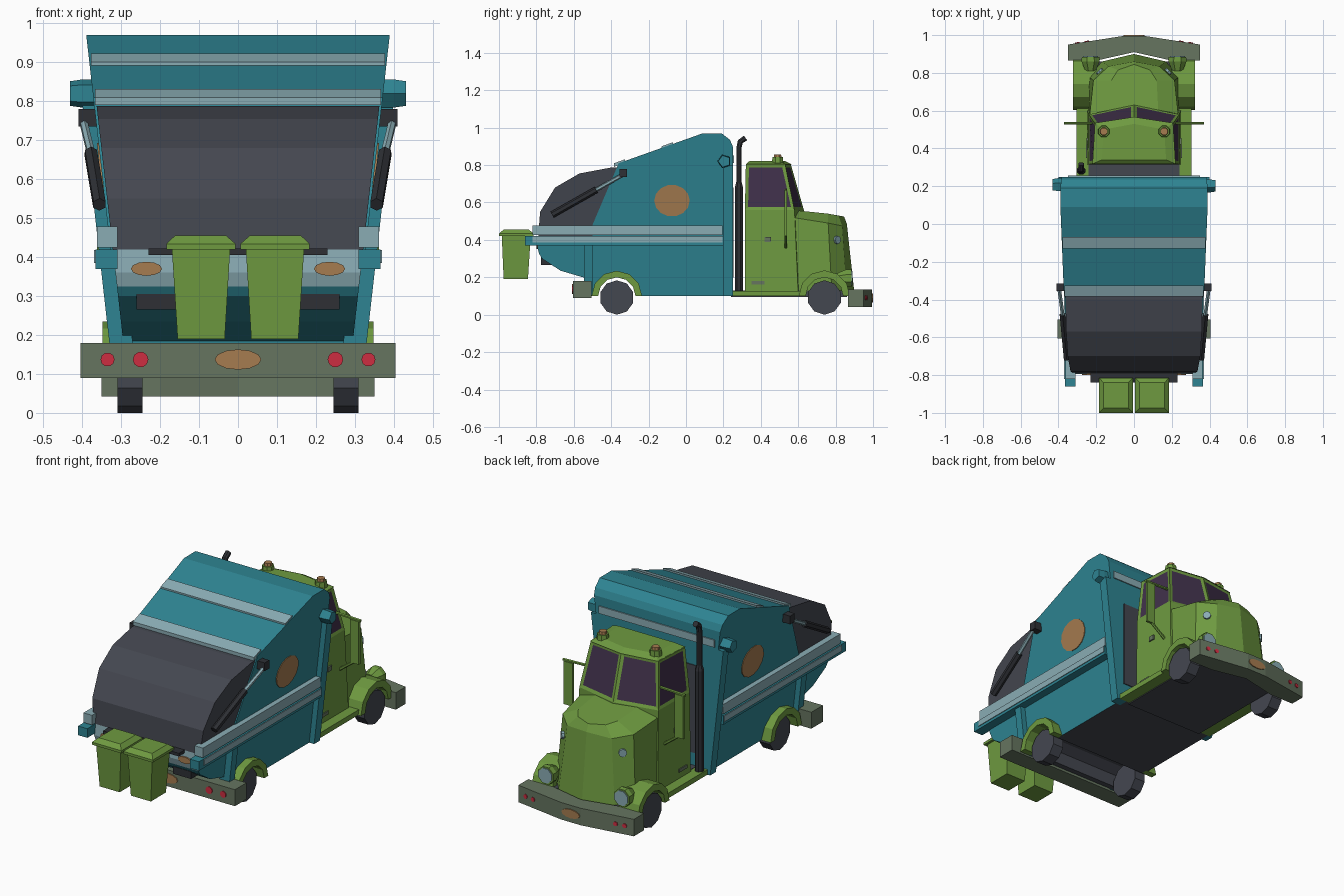
import bpy, bmesh, math
from mathutils import Vector

if "Cube" in bpy.data.objects:
    bpy.data.objects.remove(bpy.data.objects["Cube"])


def material(name, r, g, b):
    m = bpy.data.materials.new(name)
    lin = [((c / 255 + 0.055) / 1.055) ** 2.4 for c in (r, g, b)]
    m.diffuse_color = (*lin, 1)
    m.use_nodes = True
    m.node_tree.nodes["Principled BSDF"].inputs["Base Color"].default_value = m.diffuse_color
    return m


TEAL = material("teal paint", 46, 132, 146)
GREEN = material("green paint", 110, 154, 64)
DARK = material("dark grey", 68, 71, 80)
BLACK = material("charcoal", 46, 48, 53)
LIGHT = material("pale blue grey", 138, 172, 180)
OLIVE = material("olive grey", 102, 117, 96)
ORANGE = material("dull orange", 166, 124, 80)
RED = material("lamp red", 205, 45, 65)
PURPLE = material("window purple", 64, 48, 74)


def loft(name, rings, *mats):
    """Join equal-length rings of 3D points and cap both ends."""
    bm = bmesh.new()
    rows = [[bm.verts.new(p) for p in ring] for ring in rings]
    n = len(rows[0])
    for a, b in zip(rows, rows[1:]):
        for i in range(n):
            j = (i + 1) % n
            bm.faces.new((a[i], a[j], b[j], b[i]))
    bm.faces.new(rows[0])
    bm.faces.new(rows[-1])
    bmesh.ops.recalc_face_normals(bm, faces=bm.faces)
    me = bpy.data.meshes.new(name)
    bm.to_mesh(me)
    bm.free()
    for m in mats:
        me.materials.append(m)
    ob = bpy.data.objects.new(name, me)
    bpy.context.collection.objects.link(ob)
    return ob


def prism(name, pts, xa, xb, *mats):
    """Side profile (y, z) spanned between xa and xb, which may depend on z."""
    at = lambda f, z: f(z) if callable(f) else f
    return loft(name, [[(at(x, z), y, z) for y, z in pts] for x in (xa, xb)], *mats)


def box(name, x0, x1, y0, y1, z0, z1, mat):
    return prism(name, [(y0, z0), (y1, z0), (y1, z1), (y0, z1)], x0, x1, mat)


def disc(name, c, u, v, n, mat, sides=12):
    c, u, v, n = map(Vector, (c, u, v, n))
    ring = [c + u * math.cos(t) + v * math.sin(t)
            for t in (2 * math.pi * i / sides for i in range(sides))]
    return loft(name, [[p - n for p in ring], [p + n for p in ring]], mat)


def tube(name, path, radii, mat, sides=8):
    """Round bar through points, one radius per point."""
    pts = [Vector(p) for p in path]
    rings = []
    for i, p in enumerate(pts):
        d = pts[min(i + 1, len(pts) - 1)] - pts[max(i - 1, 0)]
        q = d.to_track_quat('Z', 'Y')
        rings.append([p + q @ Vector((radii[i] * math.cos(t), radii[i] * math.sin(t), 0))
                      for t in (2 * math.pi * (k + .5) / sides for k in range(sides))])
    return loft(name, rings, mat)


def plan(half, z=None):
    """Mirror a half plan whose last point lies on the centre line."""
    pts = [(*p, z) if z is not None else p for p in half]
    return pts + [(-p[0], p[1], p[2]) for p in reversed(pts[:-1])]


w = lambda z: 0.28 + 0.113 * z          # tapered half width of the container
neg = lambda f: (lambda z: -f(z))

# Container with wheel well; underside is dark
body = prism("container", [
    (.25, .1), (.25, .9), (.235, .935), (.19, .97), (.09, .97), (-.36, .81), (-.5, .48),
    (-.5, .1), (-.47, .1), (-.47, .17), (-.42, .2), (-.32, .2), (-.27, .17), (-.27, .1)],
    neg(w), w, TEAL, DARK)
for f in body.data.polygons:
    if f.center.z < .25 and abs(f.normal.x) < .5 and abs(f.center.y) < .49:
        f.material_index = 1

# Rear hopper cover and tub
cover = lambda z: w(z) - .006
prism("hopper_cover", [(-.33, .79), (-.40, .787), (-.57, .755), (-.7, .68), (-.78, .55),
                       (-.79, .42), (-.45, .42)], neg(cover), cover, DARK)
tub = prism("hopper_tub", [(-.45, .42), (-.79, .42), (-.795, .36), (-.785, .325), (-.77, .3),
                           (-.67, .235), (-.5, .185), (-.45, .185)], neg(cover), cover, TEAL, LIGHT)
for f in tub.data.polygons:
    if f.normal.y < -.9 and f.center.z > .32:
        f.material_index = 1
box("bin_lift_bar", -.23, .23, -.84, -.785, .405, .422, BLACK)

# Roof ribs
for y, hw in ((-.1, .378), (-.355, .367)):
    z = .97 + (y - .09) * .356
    prism("roof_rib", [(y - .03, z - .021), (y + .03, z), (y + .03, z + .02), (y - .03, z - .002)],
          -hw, hw, LIGHT)

# Container front wall trim
box("front_wall_panel", -.28, .28, .25, .255, .2, .68, DARK)
box("front_wall_trim_top", -.35, .35, .25, .256, .81, .85, LIGHT)

# Cab: windows are inset faces
cab = loft("cab", [plan([(.25, .315), (.25, .6), (0, .62)], .11),
                   plan([(.243, .315), (.24, .58), (0, .63)], .56),
                   plan([(.218, .32), (.205, .53), (0, .56)], .805)], GREEN, PURPLE)
bm = bmesh.new()
bm.from_mesh(cab.data)
panes = [f for f in bm.faces if .6 < f.calc_center_median().z < .75 and f.normal.y > -.5]
bmesh.ops.inset_individual(bm, faces=panes, thickness=.024, depth=-.004)
for f in panes:
    f.material_index = 1
bm.to_mesh(cab.data)
bm.free()
loft("cab_roof", [plan([(.22, .318), (.207, .535), (0, .567)], .803),
                  plan([(.17, .34), (.16, .5), (0, .53)], .822)], GREEN)

# Hood with chamfered top
loft("hood", [plan([(.24, .57), (.24, .78), (.17, .86), (0, .9)], .12),
              plan([(.235, .57, .52), (.215, .76, .49), (.135, .835, .475), (0, .86, .485)]),
              plan([(.13, .57, .56), (.12, .76, .54), (.085, .815, .53), (0, .845, .525)])], GREEN)
box("chassis", -.24, .24, .24, .86, .095, .13, DARK)

# Bumpers
box("rear_bumper", -.405, .405, -.605, -.505, .09, .18, OLIVE)
disc("rear_badge", (0, -.606, .137), (.06, 0, 0), (0, 0, .026), (0, .004, 0), ORANGE)
bump = [(-.35, .865), (-.35, .95), (-.06, .995), (.06, .995), (.35, .95),
        (.35, .865), (.2, .865), (0, .91), (-.2, .865)]
loft("front_bumper", [[(x, y, z) for x, y in bump] for z in (.042, .135)], OLIVE)
disc("front_badge", (0, .996, .09), (.055, 0, 0), (0, 0, .024), (0, .004, 0), ORANGE)

# Exhaust stack on the left only
tube("exhaust_muffler", [(-.28, .283, .13), (-.28, .283, .68), (-.28, .283, .71)],
     [.024, .024, .015], BLACK)
tube("exhaust_pipe", [(-.28, .283, .7), (-.28, .283, .89), (-.28, .29, .925), (-.28, .318, .945)],
     [.015, .015, .016, .016], BLACK)


def arch(name, yc, ro, ri, x0, x1):
    ang = [math.pi * i / 6 for i in range(7)]
    pts = [(yc + ro * math.cos(t), .1 + ro * math.sin(t)) for t in ang]
    pts += [(yc + ri * math.cos(t), .1 + ri * math.sin(t)) for t in reversed(ang)]
    prism(name, pts, x0, x1, GREEN)


for s in (-1, 1):
    # Wheels and fenders
    for y in (-.37, .74):
        tube("wheel", [(s * .245, y, .092), (s * .31, y, .092)], [.092] * 2, DARK, 10)
    arch("rear_fender", -.37, .135, .1, s * .28, s * .348)
    arch("front_fender", .74, .137, .1, s * .2, s * .322)
    box("running_board", s * .22, s * .305, .25, .615, .1, .128, GREEN)

    # Container posts, rails and roof knob
    for y0, y1, top in ((.2, .25, .8), (-.545, -.5, .4)):
        prism("post", [(y0, .1), (y1, .1), (y1, top), (y0, top)],
              lambda z: s * (w(z) - .03), lambda z: s * (w(z) + .03), TEAL)
    box("upper_rail", s * .31, s * .362, -.82, .195, .425, .478, LIGHT)
    box("lower_rail", s * .31, s * .366, -.86, .2, .37, .42, TEAL)
    box("lower_rail_stripe", s * .36, s * .37, -.82, .195, .385, .418, LIGHT)
    tube("roof_knob", [(s * .36, .205, .82), (s * .4, .205, .82), (s * .432, .205, .82)],
         [.038, .038, .033], TEAL, 5)
    disc("side_badge", (s * w(.61), -.075, .61), (0, .095, 0), (s * .0096, 0, .085),
         (s * .004, 0, 0), ORANGE, 14)

    # Hydraulic arm
    box("arm_mount", s * .35, s * .41, -.355, -.315, .735, .78, BLACK)
    tube("arm_rod", [(s * .398, -.33, .752), (s * .375, -.5, .657)], [.011] * 2, LIGHT, 6)
    tube("arm_cylinder", [(s * .378, -.48, .668), (s * .356, -.715, .535)], [.018] * 2, BLACK, 6)

    # Tub details and rear lights
    disc("tub_badge", (s * .235, -.796, .37), (.04, 0, 0), (0, 0, .018), (0, .004, 0), ORANGE)
    box("tub_vent", s * .15, s * .26, -.776, -.7, .265, .305, BLACK)
    for x, r in ((.335, .018), (.25, .02)):
        disc("rear_light", (s * x, -.606, .137), (r, 0, 0), (0, 0, r), (0, .004, 0), RED, 10)
    for x in (.25, .3):
        disc("front_light", (s * x, .9955 - (x - .06) * .155, .09), (.012, -s * .0019, 0),
             (0, 0, .012), (0, .004, 0), RED, 8)

    # Wheeled bins
    def rect(x0, x1, y0, y1, z):
        return [(s * x0, y0, z), (s * x1, y0, z), (s * x1, y1, z), (s * x0, y1, z)]
    loft("bin", [rect(.034, .155, -.975, -.845, .19), rect(.02, .17, -.985, -.83, .425)], GREEN)
    loft("bin_lid", [rect(.006, .184, -1, -.815, .42), rect(.006, .184, -1, -.815, .434),
                     rect(.03, .162, -.975, -.84, .455)], GREEN)

    # Headlights, hood lamps, roof beacons
    tube("headlight_pod", [(s * .23, .81, .195), (s * .23, .86, .195), (s * .23, .885, .195)],
         [.03, .052, .05], GREEN)
    tube("headlight_lens", [(s * .23, .88, .195), (s * .23, .89, .195)], [.042] * 2, LIGHT)
    disc("hood_lamp", (s * .181, .807, .4), (s * -.015, .015, 0), (0, 0, .022),
         (s * .006, .006, 0), LIGHT, 8)
    tube("beacon_base", [(s * .16, .49, .8), (s * .16, .49, .842)], [.034, .03], GREEN)
    tube("beacon", [(s * .16, .49, .835), (s * .16, .49, .857)], [.023, .02], ORANGE)

    # Mirrors and door details
    box("mirror", s * .31, s * .362, .527, .541, .42, .655, GREEN)
    tube("mirror_bar", [(s * .22, .534, .665), (s * .37, .534, .66)], [.008] * 2, GREEN, 6)
    tube("mirror_strut", [(s * .24, .534, .36), (s * .335, .534, .43)], [.008] * 2, GREEN, 6)
    box("door_handle", s * .24, s * .252, .42, .455, .39, .415, OLIVE)
    box("step_plate", s * .245, s * .254, .35, .42, .162, .18, OLIVE)
